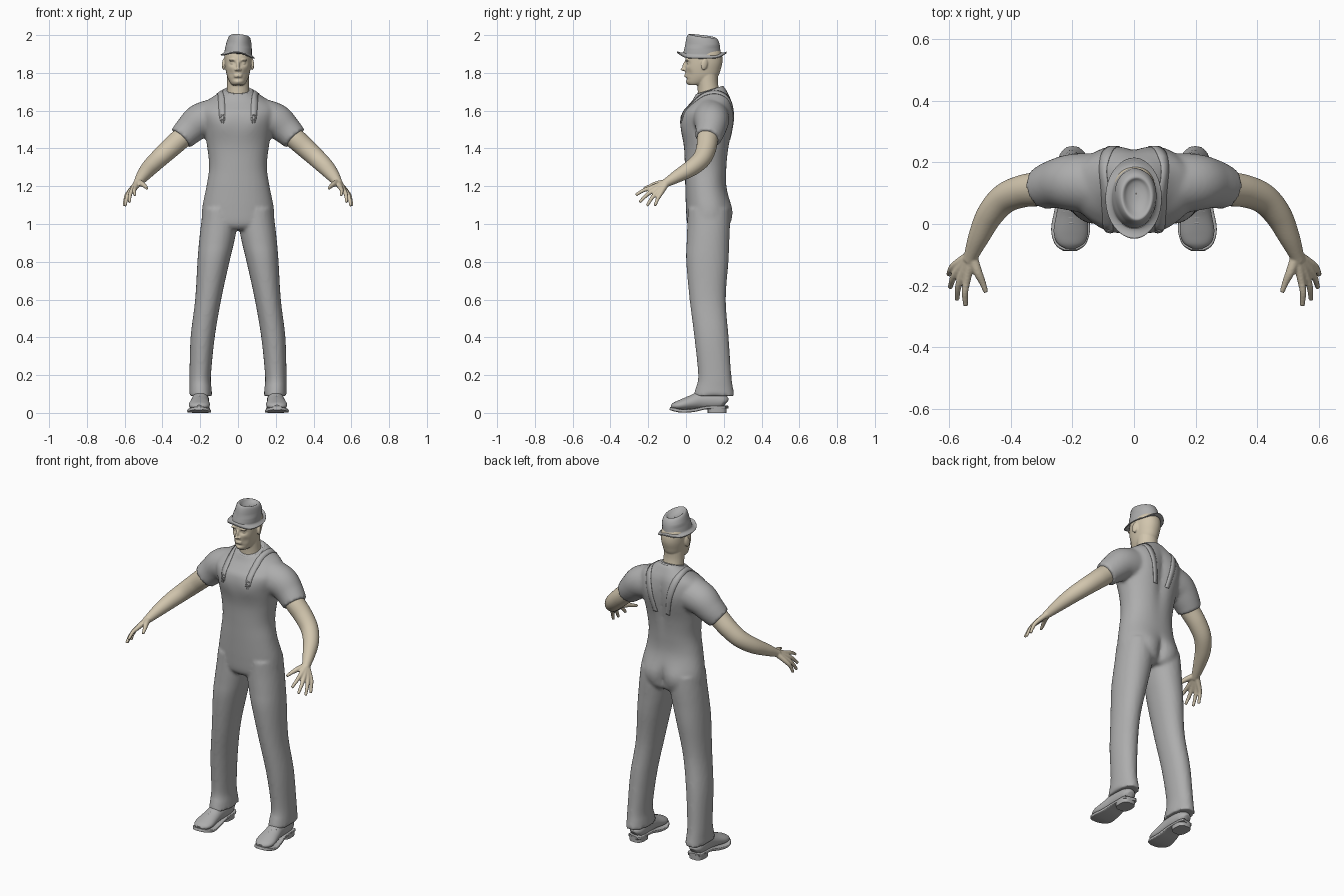
import bpy
import bmesh
import math
from mathutils import Vector, Matrix, Euler

cube = bpy.data.objects.get("Cube")
if cube:
    bpy.data.objects.remove(cube, do_unlink=True)


def material(name, colour):
    mat = bpy.data.materials.new(name)
    mat.use_nodes = True
    mat.diffuse_color = colour
    mat.node_tree.nodes["Principled BSDF"].inputs["Base Color"].default_value = colour
    return mat


CLOTH = material("grey cloth", (0.42, 0.42, 0.42, 1))
SKIN = material("pale skin", (0.64, 0.56, 0.42, 1))


def spline(rows, steps=6):
    """Smooth curve through rows of numbers."""
    rows = [Vector(r) for r in rows]
    out = []
    for i in range(len(rows) - 1):
        a, b, c = rows[max(i - 1, 0)], rows[i], rows[i + 1]
        d = rows[min(i + 2, len(rows) - 1)]
        for s in range(steps):
            t = s / steps
            out.append(b + (c - a) * (t / 2) + (a * 2 - b * 5 + c * 4 - d) * (t * t / 2)
                       + (b * 3 - a - c * 3 + d) * (t ** 3 / 2))
    return out + [rows[-1]]


def tube(bm, rows, side=1, upright=False, power=1.0, n=28, caps=True, steps=6):
    """Loft ovals given as (x, y, z, half width, half depth)."""
    rows = spline(rows, steps)
    rings, faces = [], []
    for i, row in enumerate(rows):
        u, v = Vector((1, 0, 0)), Vector((0, 1, 0))
        if not upright:
            t = rows[min(i + 1, len(rows) - 1)].xyz - rows[max(i - 1, 0)].xyz
            u = t.cross(Vector((0, 0, 1))).normalized()
            v = u.cross(t).normalized()
        ring = []
        for k in range(n):
            c, s = math.cos(math.tau * k / n), math.sin(math.tau * k / n)
            c, s = (math.copysign(abs(w) ** power, w) for w in (c, s))
            p = row.xyz + u * (c * row[3]) + v * (s * row[4])
            p.x *= side
            ring.append(bm.verts.new(p))
        rings.append(ring)
    for a, b in zip(rings, rings[1:]):
        for k in range(n):
            faces.append(bm.faces.new((a[k - 1], a[k], b[k], b[k - 1])))
    if caps:
        faces += [bm.faces.new(rings[0]), bm.faces.new(rings[-1])]
    bmesh.ops.recalc_face_normals(bm, faces=faces)


def round_tube(bm, rows, **options):
    tube(bm, [(*r, r[-1]) for r in rows], **options)


def ball(bm, place, size, turn=(0, 0, 0)):
    bmesh.ops.create_uvsphere(bm, u_segments=20, v_segments=12, radius=1,
                              matrix=Matrix.LocRotScale(Vector(place), Euler(turn), Vector(size)))


def push(bm, centre, reach, offset):
    """Soft dent or bulge, applied on both sides."""
    for v in bm.verts:
        for side in ((1, -1) if centre[0] else (1,)):
            place = (centre[0] * side, centre[1], centre[2])
            d = sum(((v.co[i] - place[i]) / reach[i]) ** 2 for i in range(3))
            v.co.y += offset * math.exp(-d)


def finish(name, bm, mat, voxel=0, mirror=False, smooth=4):
    mesh = bpy.data.meshes.new(name)
    bm.to_mesh(mesh)
    bm.free()
    mesh.materials.append(mat)
    obj = bpy.data.objects.new(name, mesh)
    bpy.context.collection.objects.link(obj)
    bpy.ops.object.select_all(action="DESELECT")
    obj.select_set(True)
    bpy.context.view_layer.objects.active = obj
    if mirror:
        obj.modifiers.new("Mirror", "MIRROR").use_mirror_merge = False
    if voxel:
        mod = obj.modifiers.new("Remesh", "REMESH")
        mod.mode, mod.voxel_size, mod.use_smooth_shade = "VOXEL", voxel, True
        mod = obj.modifiers.new("Smooth", "SMOOTH")
        mod.factor, mod.iterations = 0.5, smooth
    else:
        bpy.ops.object.shade_smooth_by_angle(angle=math.radians(50))
    return obj


# Shirt and trousers: torso, legs and sleeves fused into one garment
bm = bmesh.new()
torso = [(.97, .12, .13, .09), (1.0, .12, .185, .113), (1.08, .12, .19, .12),
         (1.2, .105, .167, .109), (1.3, .105, .153, .111), (1.4, .109, .162, .119),
         (1.5, .111, .18, .135), (1.58, .115, .2, .136), (1.635, .125, .185, .118),
         (1.675, .128, .125, .094), (1.71, .125, .074, .074)]
tube(bm, [(0, y, z, w, d) for z, y, w, d in torso], upright=True, power=.9, n=48)
for v in bm.verts:  # neckline drops toward the chest
    v.co.z += (v.co.y - .125) * .3 * min(1, max(0, (v.co.z - 1.6) / .1))
push(bm, (0, .25, 1.5), (.03, .1, .16), -.016)
push(bm, (.08, -.02, 1.53), (.06, .08, .06), -.01)
push(bm, (.1, .24, 1.56), (.06, .08, .09), .01)
push(bm, (.085, .24, 1.06), (.06, .08, .07), .012)
push(bm, (0, .24, 1.03), (.025, .1, .07), -.025)
legs = [(1.08, .1, .12, .085, .11), (1.0, .1, .12, .096, .113), (.9, .114, .116, .093, .113),
        (.8, .13, .113, .085, .112), (.6, .158, .115, .069, .096), (.4, .187, .135, .064, .091),
        (.2, .2, .152, .057, .088), (.13, .199, .15, .059, .1), (.09, .198, .148, .062, .11)]
sleeve = [(.12, .13, 1.565, .1), (.2, .135, 1.545, .093), (.255, .13, 1.5, .08),
          (.302, .115, 1.453, .069)]
for side in (1, -1):
    tube(bm, [(x, y, z, w, d) for z, x, y, w, d in legs], side=side, upright=True, power=.95)
    round_tube(bm, sleeve, side=side)
garment = finish("shirt_and_trousers", bm, CLOTH, voxel=.01)

# Neckline band
bpy.ops.mesh.primitive_torus_add(location=(0, .125, 1.703), rotation=(.3, 0, 0), major_radius=.072,
                                 minor_radius=.007, major_segments=40, minor_segments=10)
collar = bpy.context.object
collar.name = "collar"
collar.data.materials.append(CLOTH)
bpy.ops.object.shade_smooth()

# Shoulder straps and chest buckles, laid onto the garment
bm = bmesh.new()
path = spline([(.09, -.05, 1.55), (.09, 0, 1.64), (.1, .1, 1.7), (.09, .2, 1.67),
               (.065, .26, 1.56), (.04, .26, 1.44)], 8)
rows = [[bm.verts.new(p + Vector((k * .018, 0, 0))) for k in (-1, 0, 1)] for p in path]
for a, b in zip(rows, rows[1:]):
    for k in range(2):
        bm.faces.new((a[k], a[k + 1], b[k + 1], b[k]))
straps = finish("shoulder_straps", bm, CLOTH, mirror=True)
bm = bmesh.new()
for centre, inner, outer in ((1.575, .011, .018), (1.542, .006, .012)):
    rings = [[bm.verts.new((.092 + r * math.cos(a), -.06, centre + r * math.sin(a)))
              for a in (math.tau * k / 20 for k in range(20))] for r in (inner, outer)]
    for k in range(20):
        bm.faces.new((rings[0][k - 1], rings[0][k], rings[1][k], rings[1][k - 1]))
buckles = finish("chest_buckles", bm, CLOTH, mirror=True)
for obj, lift in ((straps, .001), (buckles, .004)):
    wrap = obj.modifiers.new("Lay on cloth", "SHRINKWRAP")
    wrap.target, wrap.wrap_mode, wrap.offset = garment, "ABOVE_SURFACE", lift
    thick = obj.modifiers.new("Thickness", "SOLIDIFY")
    thick.thickness, thick.offset = .003, 0

# Head and neck
bm = bmesh.new()
skull = [(1.735, .05, .03, .035), (1.75, .065, .043, .06), (1.78, .084, .057, .084),
         (1.82, .089, .066, .095), (1.86, .094, .071, .099), (1.9, .095, .071, .094),
         (1.935, .09, .06, .08)]
tube(bm, [(0, y, z, w, d) for z, y, w, d in skull], upright=True, power=.93, n=56)
push(bm, (.029, 0, 1.85), (.017, .04, .012), .014)
push(bm, (.04, .01, 1.8), (.015, .04, .02), .006)
push(bm, (0, 0, 1.766), (.03, .04, .007), .005)
push(bm, (0, 0, 1.752), (.018, .04, .012), -.006)
tube(bm, [(0, .125, 1.64, .066, .066), (0, .12, 1.7, .06, .058), (0, .114, 1.75, .058, .055),
          (0, .11, 1.8, .058, .06)], upright=True)
ball(bm, (0, -.004, 1.838), (.009, .015, .026), (-.25, 0, 0))
ball(bm, (0, -.012, 1.819), (.012, .017, .009))
for lip in (1.781, 1.79):
    ball(bm, (0, .003, lip), (.023, .012, .005))
for side in (1, -1):
    ball(bm, (.011 * side, -.005, 1.817), (.008, .01, .007))
    ball(bm, (.029 * side, .016, 1.851), (.012, .011, .008))
    ball(bm, (.03 * side, .006, 1.868), (.02, .011, .006), (0, .1 * side, 0))
    ball(bm, (.075 * side, .097, 1.846), (.009, .018, .032), (-.2, 0, .3 * side))
finish("head", bm, SKIN, voxel=.004, smooth=3)

# Bare arms with hands
bm = bmesh.new()
round_tube(bm, [(.24, .13, 1.515, .055), (.3, .115, 1.455, .056), (.36, .107, 1.4, .053),
                (.42, .083, 1.345, .049), (.468, .03, 1.298, .044), (.503, -.04, 1.256, .035),
                (.528, -.1, 1.221, .024), (.538, -.12, 1.21, .02)])
wrist = Vector((.528, -.1, 1.221))
fingers = [((.543, -.182, 1.192), (.547, -.266, 1.153)), ((.56, -.17, 1.18), (.575, -.246, 1.115)),
           ((.573, -.152, 1.17), (.597, -.207, 1.096)), ((.58, -.132, 1.165), (.602, -.165, 1.096))]
for knuckle, tip in fingers:
    middle = (Vector(knuckle) + Vector(tip)) / 2 + Vector((.004, 0, .006))
    round_tube(bm, [(*wrist, .018), (*knuckle, .013), (*middle, .0105), (*tip, .008)], n=14)
round_tube(bm, [(*wrist, .018), (.508, -.155, 1.212, .015), (.492, -.19, 1.2, .011),
                (.481, -.222, 1.188, .008)], n=14)
finish("arms", bm, SKIN, voxel=.0045, mirror=True, smooth=3)

# Hat: curled brim and pinched crown in one sheet
bm = bmesh.new()
hat = [(.092, .13, 1.888, .084), (.084, .115, 1.893, .085), (.074, .1, 1.902, .085),
       (.072, .097, 1.915, .085), (.069, .093, 1.94, .087), (.063, .087, 1.97, .087),
       (.056, .078, 1.99, .086), (.046, .066, 1.996, .085), (.032, .048, 1.983, .092),
       (.014, .024, 1.975, .096), (.001, .001, 1.974, .098)]
tube(bm, [(0, y, z, w, d) for w, d, z, y in hat], upright=True, n=48, caps=False, steps=3)
pivot = Vector((0, .085, 1.9))
for v in bm.verts:
    p = v.co - pivot
    if v.co.z < 1.904:  # brim lifts at the front and back
        v.co.z += 1.5 * max(0, abs(p.y) - .06) ** 2 / .3
    if v.co.z > 1.95:  # crown is tallest and narrowest at the front
        v.co.z -= p.y * .14 * (p.z - .05) / .05
        v.co.x *= 1 + p.y * 1.2
bmesh.ops.rotate(bm, verts=bm.verts, cent=pivot, matrix=Matrix.Rotation(.1, 3, "Y"))
brim_hat = finish("hat", bm, CLOTH)
brim_hat.modifiers.new("Thickness", "SOLIDIFY").thickness = .005

# Shoes: uppers, soles, heels and laces
bm = bmesh.new()
upper = [(.2, .21, .05, .022, .022), (.199, .195, .06, .038, .038), (.198, .15, .066, .044, .05),
         (.199, .08, .066, .045, .048), (.202, .03, .055, .05, .038), (.205, -.025, .042, .056, .029),
         (.206, -.06, .036, .045, .02), (.206, -.078, .032, .02, .009)]
tube(bm, upper)
for y, z in ((.005, .082), (.022, .089), (.04, .097)):
    round_tube(bm, [(.178, y, z - .008, .004), (.203, y, z, .004), (.228, y, z - .008, .004)], n=8)
finish("shoes", bm, CLOTH, mirror=True)
bm = bmesh.new()
sole = [(.2, .215, .03, .028, .008), (.199, .2, .03, .043, .008), (.199, .11, .028, .047, .008),
        (.203, .04, .014, .056, .009), (.206, -.02, .01, .063, .009), (.207, -.065, .018, .05, .009),
        (.207, -.086, .024, .022, .008)]
tube(bm, sole, power=.3)
tube(bm, [(.2, .165, z, w, .05) for z, w in ((0, .043), (.015, .044), (.03, .045))],
     upright=True, power=.7)
finish("soles", bm, CLOTH, mirror=True)
